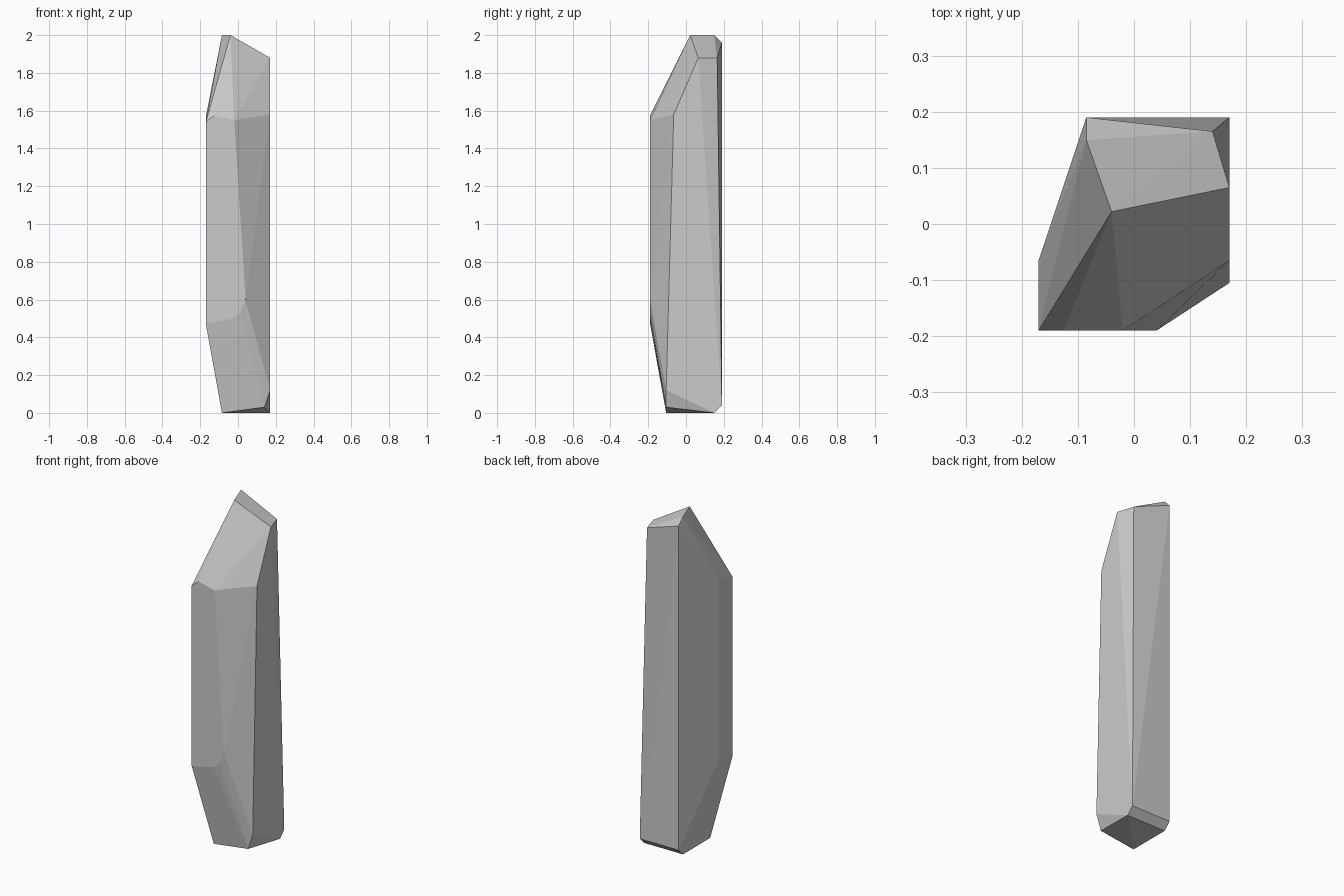
import bpy, bmesh
from math import radians

if "Cube" in bpy.data.objects:
    bpy.data.objects.remove(bpy.data.objects["Cube"])

# Rings of corner points of the chiselled stone shard, bottom to top
foot = [(-.085, -.105, 0), (-.085, .15, 0), (.17, .15, 0), (.14, -.105, .03)]
foot_bevel = [(-.085, .19, .04), (.17, .19, .04), (.17, -.105, .12)]
lower_front = [(-.17, -.065, .50), (-.17, -.19, .47), (-.03, -.19, .50),
               (.01, -.19, .53), (.04, -.19, .60)]
shoulder = [(-.17, -.065, 1.57), (-.17, -.19, 1.54), (-.125, -.19, 1.575),
            (-.02, -.19, 1.55), (.17, -.065, 1.58)]
tip = [(-.04, .022, 2), (-.085, .15, 2), (-.085, .19, 1.96),
       (.14, .165, 1.88), (.17, .065, 1.88)]

# Wrap the corners in flat facets
bm = bmesh.new()
for co in foot + foot_bevel + lower_front + shoulder + tip:
    bm.verts.new(co)
res = bmesh.ops.convex_hull(bm, input=bm.verts[:])
loose = [v for v in bm.verts if not v.link_faces]
bmesh.ops.delete(bm, geom=loose, context='VERTS')
bmesh.ops.dissolve_limit(bm, angle_limit=radians(1), verts=bm.verts[:], edges=bm.edges[:])
bmesh.ops.recalc_face_normals(bm, faces=bm.faces[:])

mesh = bpy.data.meshes.new("stone_shard")
bm.to_mesh(mesh)
bm.free()
shard = bpy.data.objects.new("stone_shard", mesh)
bpy.context.collection.objects.link(shard)
